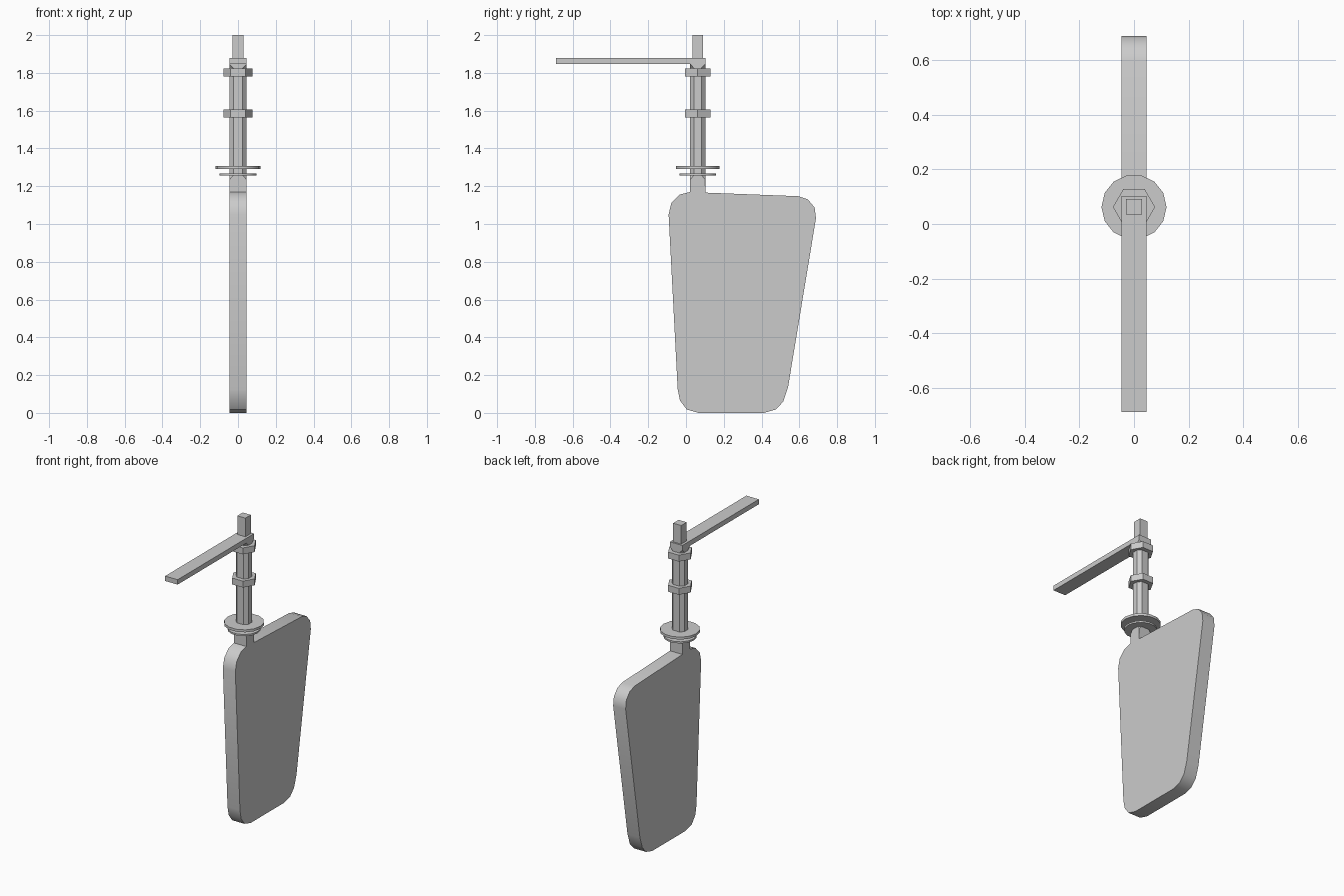
import bpy, bmesh, math

if "Cube" in bpy.data.objects:
    bpy.data.objects.remove(bpy.data.objects["Cube"])

PY = 0.062   # y of the shaft axis
HX, HY = 0.045, 0.04   # half size of shaft section


def finish(name, bm, smooth=False):
    bmesh.ops.recalc_face_normals(bm, faces=bm.faces)
    me = bpy.data.meshes.new(name)
    bm.to_mesh(me)
    bm.free()
    ob = bpy.data.objects.new(name, me)
    bpy.context.collection.objects.link(ob)
    if smooth:
        bpy.ops.object.select_all(action='DESELECT')
        ob.select_set(True)
        bpy.context.view_layer.objects.active = ob
        bpy.ops.object.shade_smooth_by_angle(angle=math.radians(35))
    return ob


def box(name, x, y0, y1, z0, z1):
    bm = bmesh.new()
    bmesh.ops.create_cube(bm, size=1)
    for v in bm.verts:
        v.co = (v.co.x * 2 * x, (y0 + y1) / 2 + v.co.y * (y1 - y0),
                (z0 + z1) / 2 + v.co.z * (z1 - z0))
    return finish(name, bm)


def disc(name, sides, r, z0, z1, smooth=False):
    bm = bmesh.new()
    rings = []
    for z in (z0, z1):
        rings.append([bm.verts.new((r * math.cos(2 * math.pi * i / sides),
                                    PY + r * math.sin(2 * math.pi * i / sides), z))
                      for i in range(sides)])
        bm.faces.new(rings[-1])
    for i in range(sides):
        j = (i + 1) % sides
        bm.faces.new((rings[0][i], rings[0][j], rings[1][j], rings[1][i]))
    return finish(name, bm, smooth)


# Blade: rounded tapered outline with a stub for the shaft
outline = [(0.066, 0), (0.413, 0), (0.476, 0.018), (0.515, 0.06), (0.54, 0.135),
           (0.688, 1.03), (0.681, 1.087), (0.645, 1.13), (0.595, 1.147),
           (PY + HY, 1.166), (PY + HY, 1.20), (PY - HY, 1.20), (PY - HY, 1.17),
           (-0.035, 1.155), (-0.078, 1.11), (-0.092, 1.05),
           (-0.044, 0.125), (-0.032, 0.066), (0.004, 0.018)]
bm = bmesh.new()
face = bm.faces.new([bm.verts.new((-HX, y, z)) for y, z in outline])
ext = bmesh.ops.extrude_face_region(bm, geom=[face])
for v in ext['geom']:
    if isinstance(v, bmesh.types.BMVert):
        v.co.x = HX
finish("blade", bm, True)

# Shaft: rectangular ends, corners chamfered along the middle
bm = bmesh.new()
rings = []
for z, c in ((1.20, 0.0005), (1.235, 0.0005), (1.26, 0.021), (1.825, 0.021),
             (1.846, 0.0005)):
    a, b = HX - c, HY - c
    pts = [(HX, -b), (HX, b), (a, HY), (-a, HY), (-HX, b), (-HX, -b), (-a, -HY), (a, -HY)]
    rings.append([bm.verts.new((x, PY + y, z)) for x, y in pts])
for lo, hi in zip(rings, rings[1:]):
    for i in range(8):
        j = (i + 1) % 8
        bm.faces.new((lo[i], lo[j], hi[j], hi[i]))
bm.faces.new(rings[0])
bm.faces.new(rings[-1])
finish("shaft", bm)

# Tiller handle and square shaft head
box("tiller", HX, -0.688, PY + HY, 1.846, 1.878)
box("shaft_head", 0.029, PY - 0.027, PY + 0.029, 1.86, 2.0)

# Hexagonal collars
for name, z in (("upper_collar", 1.802), ("lower_collar", 1.585)):
    disc(name, 6, 0.077, z - 0.021, z + 0.021)

# Washers above the blade
disc("large_washer", 14, 0.119, 1.291, 1.307, True)
disc("small_washer", 14, 0.099, 1.256, 1.267, True)
